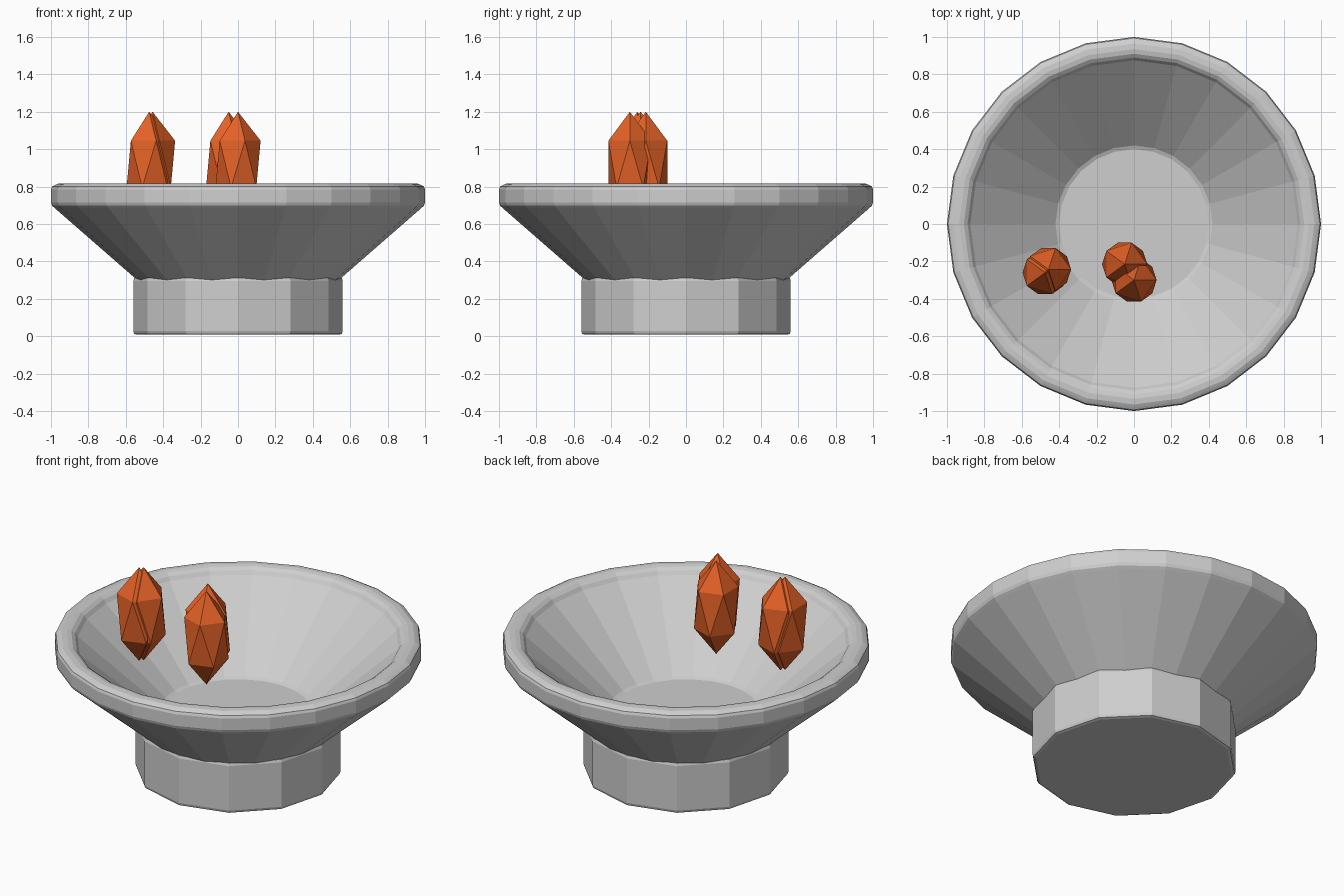
import bpy, bmesh, math

if "Cube" in bpy.data.objects:
    bpy.data.objects.remove(bpy.data.objects["Cube"])


def material(name, color):
    m = bpy.data.materials.new(name)
    m.diffuse_color = (*color, 1.0)
    m.use_nodes = True
    m.node_tree.nodes["Principled BSDF"].inputs["Base Color"].default_value = m.diffuse_color
    return m


stone = material("grey stone", (0.62, 0.62, 0.62))
fire = material("flame orange", (0.78, 0.12, 0.02))


def add_object(name, bm, mat):
    bmesh.ops.recalc_face_normals(bm, faces=bm.faces)
    mesh = bpy.data.meshes.new(name)
    bm.to_mesh(mesh)
    bm.free()
    mesh.materials.append(mat)
    obj = bpy.data.objects.new(name, mesh)
    bpy.context.collection.objects.link(obj)
    return obj


def lathe(name, profile, sides, mat):
    """Closed flat-faced solid turned from (radius, z) points, capped at both ends."""
    bm = bmesh.new()
    rings = []
    for r, z in profile:
        rings.append([bm.verts.new((r * math.cos(2 * math.pi * i / sides),
                                    r * math.sin(2 * math.pi * i / sides), z))
                      for i in range(sides)])
    for a, b in zip(rings, rings[1:]):
        for i in range(sides):
            j = (i + 1) % sides
            bm.faces.new((a[i], a[j], b[j], b[i]))
    bm.faces.new(rings[0])
    bm.faces.new(rings[-1])
    return add_object(name, bm, mat)


# Twelve-sided foot with softened edges
lathe("foot", [(0.54, 0.008), (0.555, 0.013), (0.56, 0.028), (0.56, 0.295),
               (0.555, 0.31), (0.54, 0.315)], 12, stone)

# Bowl: outer cone, rounded rim, inner cone, flat floor
lathe("bowl", [(0.42, 0.2), (0.55, 0.31), (0.98, 0.685), (0.994, 0.698),
               (1.0, 0.715), (1.0, 0.785), (0.994, 0.80), (0.98, 0.808),
               (0.965, 0.815), (0.935, 0.817), (0.91, 0.812), (0.89, 0.798),
               (0.875, 0.777), (0.42, 0.378), (0.40, 0.37)], 24, stone)

# Flames: tall stretched icosahedra in two overlapping pairs
flames = [(0.0, -0.30), (-0.05, -0.215), (-0.475, -0.26), (-0.457, -0.243)]
for n, (x, y) in enumerate(flames, 1):
    bm = bmesh.new()
    bmesh.ops.create_icosphere(bm, subdivisions=1, radius=1.0)
    bmesh.ops.scale(bm, vec=(0.135, 0.135, 0.28), verts=bm.verts)
    bmesh.ops.translate(bm, vec=(x, y, 0.92), verts=bm.verts)
    add_object(f"flame_{n}", bm, fire)
